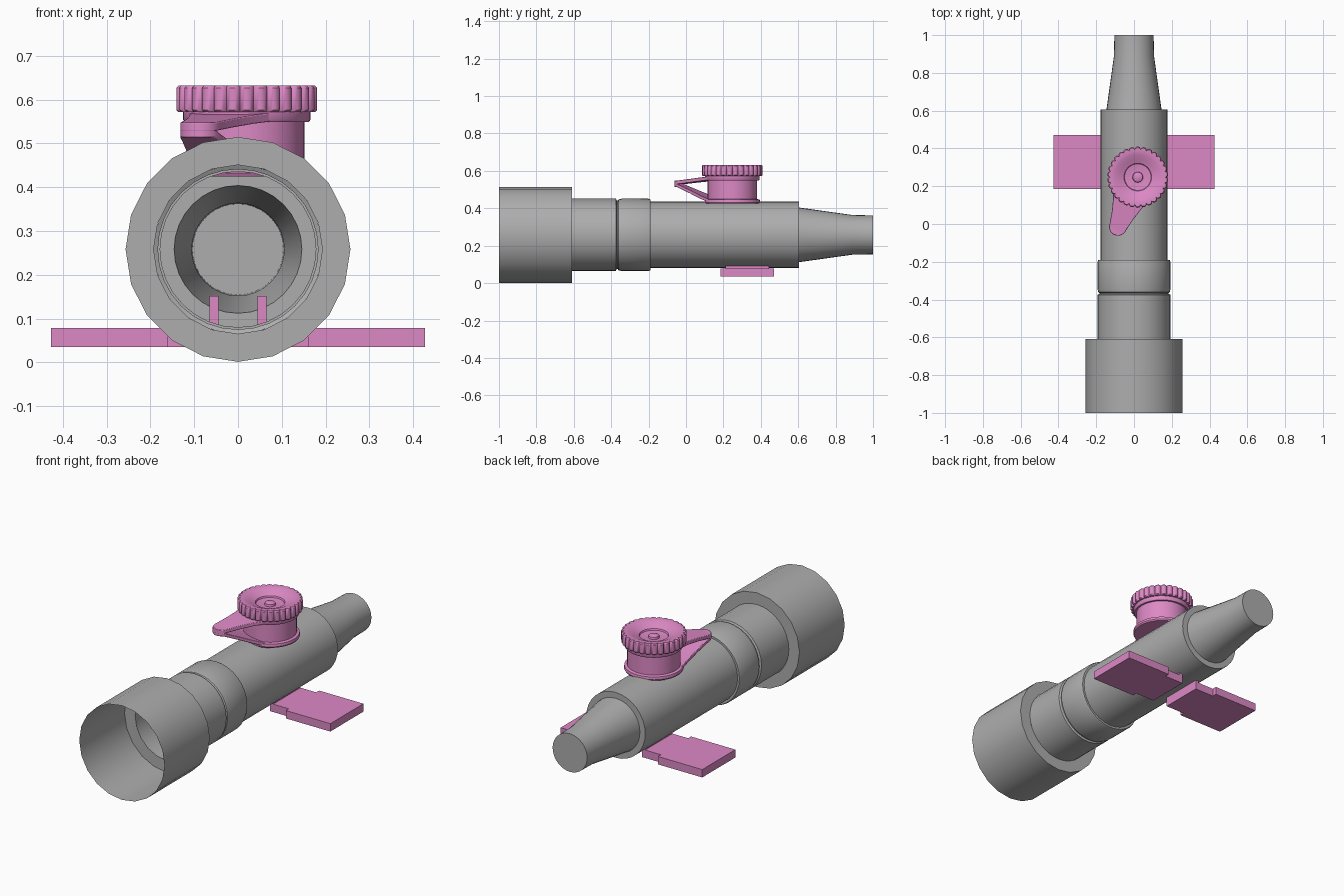
import bpy, bmesh, math
from mathutils import Matrix, Vector

if "Cube" in bpy.data.objects:
    bpy.data.objects.remove(bpy.data.objects["Cube"])


def material(name, colour):
    m = bpy.data.materials.new(name)
    m.diffuse_color = (*colour, 1)
    m.use_nodes = True
    m.node_tree.nodes["Principled BSDF"].inputs["Base Color"].default_value = m.diffuse_color
    return m


GREY = material("grey", (0.42, 0.42, 0.42))
PINK = material("pink", (0.72, 0.25, 0.56))
AXIS_Z = 0.258


def finish(name, bm, mat, smooth=True, angle=35, fix=True):
    if fix:
        bmesh.ops.recalc_face_normals(bm, faces=bm.faces)
    me = bpy.data.meshes.new(name)
    bm.to_mesh(me)
    bm.free()
    me.materials.append(mat)
    ob = bpy.data.objects.new(name, me)
    bpy.context.collection.objects.link(ob)
    if smooth:
        bpy.ops.object.select_all(action='DESELECT')
        ob.select_set(True)
        bpy.context.view_layer.objects.active = ob
        bpy.ops.object.shade_smooth_by_angle(angle=math.radians(angle))
    return ob


def revolve(profile, n, place, scale=None):
    """Spin (radius, height) points; radius 0 makes a pole. scale(row, angle) shapes a row."""
    bm = bmesh.new()
    rows = []
    for i, (r, h) in enumerate(profile):
        if r == 0:
            rows.append([bm.verts.new(place(0, 0, h))] * n)
            continue
        row = []
        for k in range(n):
            a = 2 * math.pi * k / n
            q = r * (scale(i, a) if scale else 1)
            row.append(bm.verts.new(place(q * math.cos(a), q * math.sin(a), h)))
        rows.append(row)
    for a, b in zip(rows, rows[1:]):
        for k in range(n):
            j = (k + 1) % n
            quad = [a[k], a[j], b[j], b[k]]
            bm.faces.new(list(dict.fromkeys(quad)))
    return bm


def along(x, z, y):
    return Vector((x, y, z + AXIS_Z))


# Open-ended barrel: front cup, sleeve, collar, body and closed tapered tail
for name, n, profile in (
    ("front_cup", 20, [(0.257, -1), (0.257, -0.61), (0.193, -0.61)]),
    ("sleeve", 32, [(0.193, -0.61), (0.193, -0.375), (0.183, -0.37), (0.183, -0.36)]),
    ("collar", 32, [(0.183, -0.365), (0.19, -0.36), (0.193, -0.345), (0.193, -0.2),
                    (0.189, -0.19), (0.178, -0.19)]),
    ("body", 32, [(0.178, -0.19), (0.178, 0.605), (0.146, 0.605)]),
    ("tail", 32, [(0.146, 0.605), (0.106, 0.89), (0.104, 1), (0, 1)]),
):
    finish(name, revolve(profile, n, along), GREY)

# Adjuster knob, standing on top of the body
KNOB = Vector((0.02, 0.248, 0))


def upright(x, y, z):
    return KNOB + Vector((x, y, z))


finish("knob_base", revolve([(0, 0.425), (0.144, 0.425), (0.148, 0.432), (0.146, 0.446),
                             (0.132, 0.45), (0.132, 0.552)], 40, upright), PINK)
finish("knob_collar", revolve([(0, 0.549), (0.142, 0.549), (0.146, 0.555), (0.146, 0.573),
                               (0, 0.573)], 40, upright), PINK)

# Ribbed cap with a dished top and a small centre button
TEETH = 30


def ribs(row, a):
    if row not in (1, 2, 3, 4):
        return 1
    return 0.925 + 0.075 * math.sqrt(abs(math.sin(a * TEETH / 2)))


cap = [(0, 0.572), (0.157, 0.572), (0.162, 0.577), (0.162, 0.627), (0.157, 0.632),
       (0.138, 0.632), (0.12, 0.628), (0.095, 0.617), (0.073, 0.608), (0.07, 0.6),
       (0.04, 0.595), (0.028, 0.595), (0.026, 0.606), (0.015, 0.611), (0, 0.612)]
finish("knob_cap", revolve(cap, TEETH * 6, upright, ribs), PINK, angle=40)

# Lever: two tapering straps that meet at a rounded tip
TIP = Vector((-0.085, -0.015, 0))
forward = (TIP - KNOB).normalized()
side = Vector((-forward.y, forward.x, 0))
REACH = (TIP - KNOB).length


def strap(name, z_root, z_tip, thick):
    bm = bmesh.new()
    stations = [(0.02, 0.125), (0.09, 0.105), (0.15, 0.08), (0.22, 0.06), (REACH, 0.047)]
    for k in range(1, 7):
        a = math.pi / 2 * k / 6.5
        stations.append((REACH + 0.047 * math.sin(a), 0.047 * math.cos(a)))
    prev = None
    for u, w in stations:
        t = min(max((u - 0.1) / (REACH - 0.08), 0), 1)
        z = z_root + (z_tip - z_root) * t
        ring = [bm.verts.new(KNOB + forward * u + side * s * w + Vector((0, 0, z + d * thick / 2)))
                for s, d in ((-1, -1), (1, -1), (1, 1), (-1, 1))]
        if prev:
            for i in range(4):
                j = (i + 1) % 4
                bm.faces.new((prev[i], prev[j], ring[j], ring[i]))
        else:
            bm.faces.new(ring)
        prev = ring
    bm.faces.new(prev)
    ob = finish(name, bm, PINK)
    bev = ob.modifiers.new("soft_edge", 'BEVEL')
    bev.width, bev.segments = 0.004, 2


strap("lever_upper_strap", 0.561, 0.538, 0.02)
strap("lever_lower_strap", 0.438, 0.523, 0.018)


# Side plates with a narrower neck and an upright tab inside the body
def box(name, lo, hi):
    bm = bmesh.new()
    bmesh.ops.create_cube(bm, size=1)
    lo, hi = Vector(lo), Vector(hi)
    size = hi - lo
    bmesh.ops.transform(bm, verts=bm.verts,
                        matrix=Matrix.Translation((lo + hi) / 2) @ Matrix.Diagonal((*size, 1)))
    return finish(name, bm, PINK, smooth=False)


for tag, s in (("right", 1), ("left", -1)):
    for part, x0, x1, y0, y1, z0, z1 in (
        ("plate", 0.16, 0.427, 0.185, 0.47, 0.035, 0.078),
        ("plate_neck", 0.045, 0.16, 0.21, 0.445, 0.035, 0.078),
        ("plate_tab", 0.045, 0.065, 0.21, 0.445, 0.078, 0.152),
    ):
        xa, xb = sorted((s * x0, s * x1))
        box(f"{tag}_{part}", (xa, y0, z0), (xb, y1, z1))
